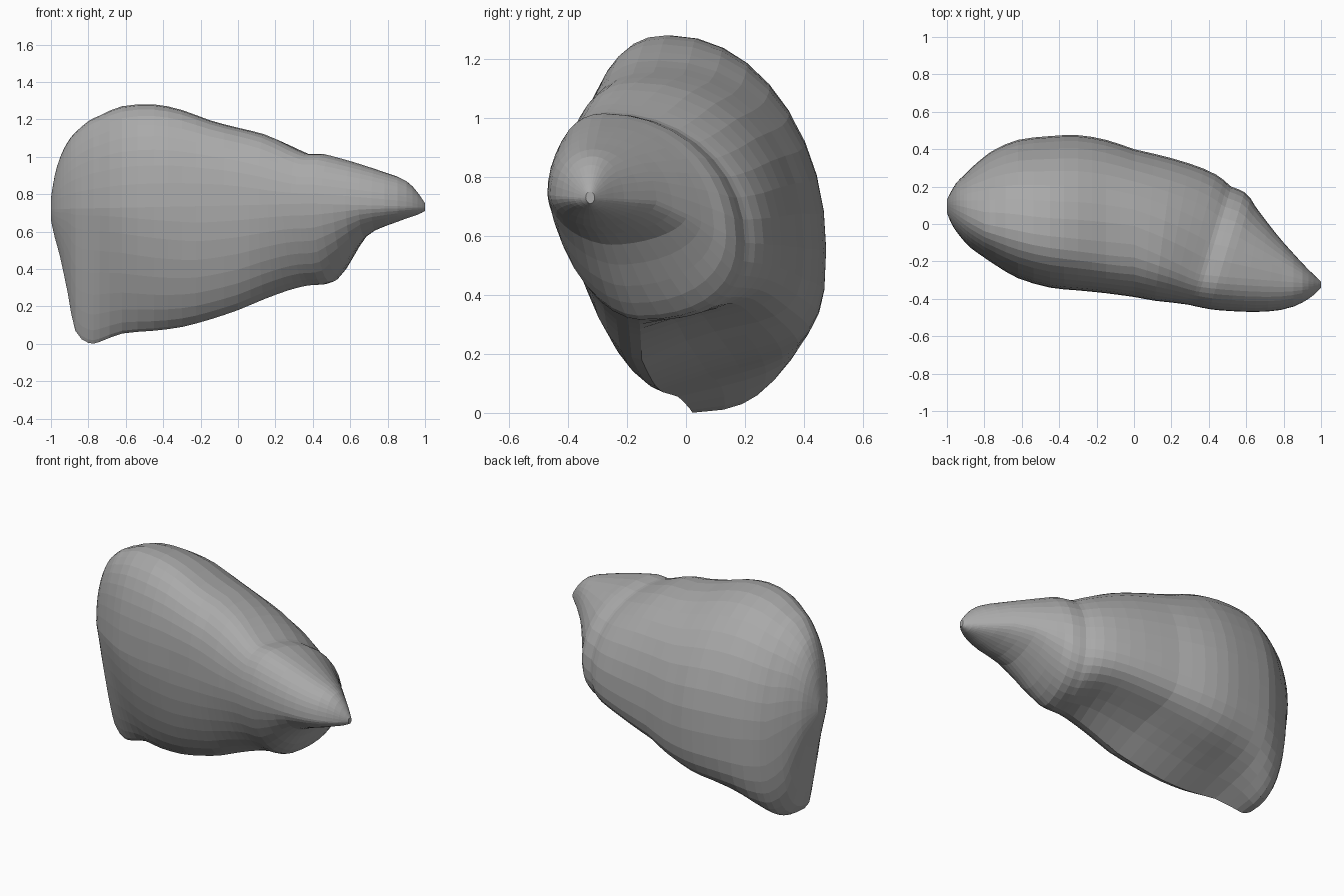
import bpy, bmesh, math

cube = bpy.data.objects.get("Cube")
if cube:
    bpy.data.objects.remove(cube, do_unlink=True)

SIDES = 36
STEPS = 2

# Outline along the length: x, bottom, top, front, back
STATIONS = [
    (-1.0, .66, .78, .06, .13),
    (-.98, .57, .90, .01, .17),
    (-.95, .46, 1.0, -.04, .22),
    (-.91, .27, 1.08, -.09, .26),
    (-.87, .07, 1.13, -.13, .30),
    (-.80, .005, 1.19, -.18, .36),
    (-.74, .01, 1.22, -.22, .40),
    (-.62, .055, 1.27, -.29, .45),
    (-.45, .07, 1.28, -.34, .47),
    (-.30, .09, 1.25, -.355, .475),
    (-.15, .13, 1.195, -.37, .45),
    (0, .18, 1.155, -.39, .40),
    (.15, .24, 1.12, -.41, .35),
    (.28, .285, 1.07, -.42, .295),
    (.38, .31, 1.03, -.43, .235),
    (.43, .315, 1.015, -.44, .20),
    (.51, .33, 1.015, -.455, .17),
    (.60, .43, .99, -.465, .095),
    (.70, .57, .955, -.47, .005),
    (.80, .63, .915, -.46, -.10),
    (.90, .67, .87, -.42, -.21),
    (.96, .69, .81, -.38, -.27),
    (1.0, .71, .75, -.34, -.31),
]

# How the cross-section changes along the length: (x, value) keys
CREST_Y = [(-1, .1), (-.8, 0), (-.5, -.06), (0, -.11), (.4, -.27), (1, -.325)]
KEEL_Y = [(-1, .1), (-.87, .03), (-.75, .02), (-.5, -.07), (0, -.15), (.5, -.16),
          (.8, -.3), (1, -.325)]
FRONT_Z = [(-1, .72), (.5, .75), (1, .73)]
BACK_Z = [(-1, .72), (-.8, .57), (-.2, .55), (.5, .58), (.8, .72), (1, .73)]
SLANT = [(-1, 0), (0, 0), (.35, .3), (.55, .3), (.85, 0), (1, 0)]
# Fullness of the quarters, and depth of the hollow beneath
BACK_LOW = [(-1, 2), (-.85, 2.7), (-.7, 3), (0, 2.7), (.4, 2.5), (.55, 2.2), (.7, 1.8), (1, 2)]
FRONT_LOW = [(-1, 1.6), (-.92, 1.15), (-.75, 1.2), (-.5, 1.5), (-.2, 1.8), (1, 1.8)]
BACK_HIGH = [(-1, 2), (-.4, 2.05), (0, 2.15), (.3, 2.05), (1, 2)]
FRONT_HIGH = [(-1, 2.2), (-.4, 2.4), (-.1, 2.6), (.2, 2.3), (1, 2.1)]
HOLLOW = [(-1, 0), (-.8, 0), (-.5, .06), (0, .08), (.25, .05), (.4, 0), (1, 0)]


def key(keys, x):
    """Linear value between the keys."""
    for (a, va), (b, vb) in zip(keys, keys[1:]):
        if x <= b:
            return va + (vb - va) * (x - a) / (b - a)
    return keys[-1][1]


def smooth_stations(rows):
    """Add in-between stations on a smooth curve."""
    result = []
    for i in range(len(rows) - 1):
        before, start = rows[max(i - 1, 0)], rows[i]
        end, after = rows[i + 1], rows[min(i + 2, len(rows) - 1)]
        for s in range(STEPS):
            t = s / STEPS
            row = []
            for p, a, b, q in zip(before, start, end, after):
                row.append(a + t / 2 * (b - p + t * (2 * p - 5 * a + 4 * b - q
                                                    + t * (3 * a - p - 3 * b + q))))
            result.append(row)
    return result + [list(rows[-1])]


def section(x, bottom, top, front, back):
    """Closed ring made of four curved quarters."""
    crest = min(max(key(CREST_Y, x), front + .01), back - .01)
    keel = min(max(key(KEEL_Y, x), front + .01), back - .01)
    front_z, back_z = key(FRONT_Z, x), key(BACK_Z, x)
    ring = []
    for i in range(SIDES):
        angle = math.tau * i / SIDES
        c, s = math.cos(angle), math.sin(angle)
        side, side_z = (back, back_z) if c > 0 else (front, front_z)
        pole_y, pole_z = (crest, top) if s > 0 else (keel, bottom)
        if s > 0:
            power = key(BACK_HIGH if c > 0 else FRONT_HIGH, x)
        else:
            power = key(BACK_LOW if c > 0 else FRONT_LOW, x)
        across = abs(c) ** (2 / power)
        y = pole_y + (side - pole_y) * across
        z = side_z + (pole_z - side_z) * abs(s) ** (2 / power)
        if c > 0 and s < 0:
            z += key(HOLLOW, x) * math.sin(math.pi * across)
        ring.append((x + key(SLANT, x) * (y + .1), y, z))
    return ring


# Organ body with the small lobe, lofted through the sections
bm = bmesh.new()
rings = [[bm.verts.new(p) for p in section(*row)] for row in smooth_stations(STATIONS)]
for a, b in zip(rings, rings[1:]):
    for i in range(SIDES):
        j = (i + 1) % SIDES
        bm.faces.new((a[i], a[j], b[j], b[i]))
bm.faces.new(rings[0])
bm.faces.new(rings[-1])
bmesh.ops.recalc_face_normals(bm, faces=bm.faces)

mesh = bpy.data.meshes.new("lobed_body")
bm.to_mesh(mesh)
bm.free()
body = bpy.data.objects.new("lobed_body", mesh)
bpy.context.collection.objects.link(body)

# Plain grey surface
grey = bpy.data.materials.new("plain_grey")
grey.use_nodes = True
colour = (.4, .4, .4, 1)
grey.diffuse_color = colour
grey.node_tree.nodes["Principled BSDF"].inputs["Base Color"].default_value = colour
mesh.materials.append(grey)
